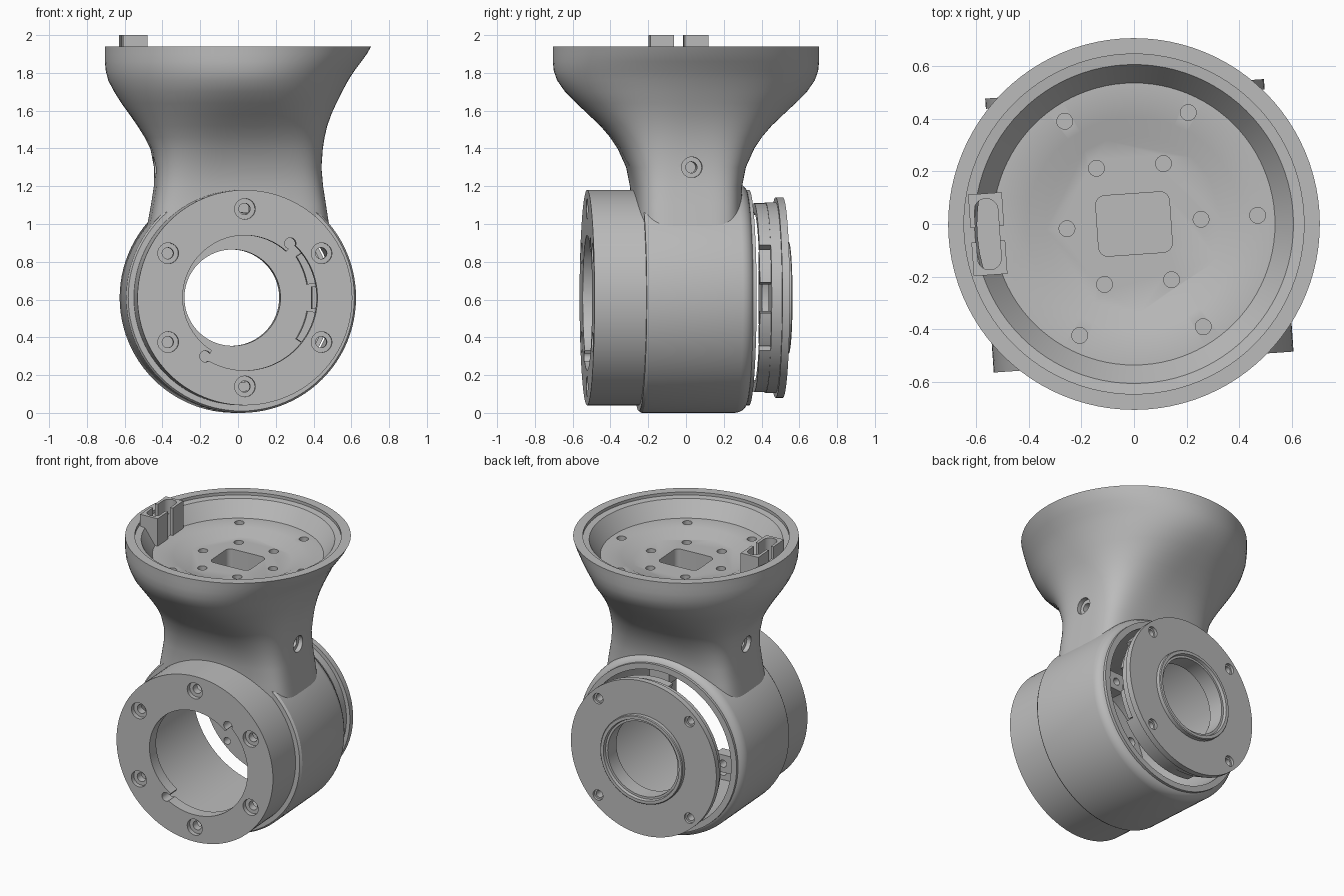
import bpy, bmesh, math
from math import cos, sin, pi, radians
from mathutils import Matrix

if "Cube" in bpy.data.objects:
    bpy.data.objects.remove(bpy.data.objects["Cube"], do_unlink=True)

AXIS_Z = 0.61          # height of the horizontal barrel axis
SEG = 96
parts = []

grey = bpy.data.materials.new("plain grey")
grey.use_nodes = True
COLOUR = (0.5, 0.5, 0.5, 1)
grey.diffuse_color = COLOUR
grey.node_tree.nodes["Principled BSDF"].inputs["Base Color"].default_value = COLOUR


def place(u, v, t, axis):
    """Section point (u, v) at distance t along an axis; y is the barrel axis."""
    return {"x": (t, u, v), "y": (u, t, AXIS_Z + v), "z": (u, v, t)}[axis]


def loft(name, rings, closed=False):
    """Skin a list of point rings, capped at the ends or joined into a loop."""
    bm = bmesh.new()
    rows = [[bm.verts.new(p) for p in ring] for ring in rings]
    n = len(rows[0])
    pairs = list(zip(rows, rows[1:])) + ([(rows[-1], rows[0])] if closed else [])
    for a, b in pairs:
        for i in range(n):
            j = (i + 1) % n
            bm.faces.new((a[i], a[j], b[j], b[i]))
    if not closed:
        bm.faces.new(rows[0])
        bm.faces.new(rows[-1])
    bmesh.ops.recalc_face_normals(bm, faces=bm.faces)
    me = bpy.data.meshes.new(name)
    bm.to_mesh(me)
    bm.free()
    me.materials.append(grey)
    ob = bpy.data.objects.new(name, me)
    bpy.context.collection.objects.link(ob)
    return ob


def circle(r, u=0, v=0, n=SEG):
    return [(u + r * cos(2 * pi * i / n), v + r * sin(2 * pi * i / n)) for i in range(n)]


def lathe(name, profile, axis, closed=True):
    return loft(name, [[place(u, v, t, axis) for u, v in circle(r)] for r, t in profile], closed)


def prism(name, outline, t0, t1, axis):
    return loft(name, [[place(u, v, t, axis) for u, v in outline] for t in (t0, t1)])


def rect(u0, u1, v0, v1):
    return [(u0, v0), (u1, v0), (u1, v1), (u0, v1)]


def rounded(w, h, r, cu=0, cv=0, n=8):
    """Rounded rectangle with half sizes w and h."""
    pts = []
    for k, (sx, sy) in enumerate(((1, 1), (-1, 1), (-1, -1), (1, -1))):
        for i in range(n + 1):
            a = (k + i / n) * pi / 2
            pts.append((cu + sx * (w - r) + r * cos(a), cv + sy * (h - r) + r * sin(a)))
    return pts


def sector(r0, r1, a0, a1, n=24):
    """Ring sector between two radii and two angles in degrees."""
    angles = [radians(a0 + (a1 - a0) * i / n) for i in range(n + 1)]
    return [(r1 * cos(a), r1 * sin(a)) for a in angles] + \
           [(r0 * cos(a), r0 * sin(a)) for a in reversed(angles)]


def cut(ob, *cutters):
    for c in cutters:
        m = ob.modifiers.new("cut", "BOOLEAN")
        m.operation, m.solver, m.object = "DIFFERENCE", "EXACT", c
        bpy.context.view_layer.objects.active = ob
        bpy.ops.object.modifier_apply(modifier=m.name)
        bpy.data.objects.remove(c, do_unlink=True)
    return ob


def drill(ob, r, u, v, t0, t1, axis):
    cut(ob, prism("drill", circle(r, u, v, 24), t0, t1, axis))


def keep(ob):
    parts.append(ob)
    return ob


# Neck: round cup at the top, blending into a rounded block at the barrel
# (z, half width to -x, half width to +x, half depth, squareness)
NECK = [(0.94, .485, .485, .28, 5), (1.10, .455, .46, .28, 5), (1.20, .44, .445, .285, 4.6),
        (1.30, .44, .437, .307, 4), (1.40, .46, .445, .355, 3.4), (1.46, .492, .455, .397, 3),
        (1.52, .53, .47, .45, 2.7), (1.58, .573, .492, .515, 2.4), (1.64, .617, .52, .58, 2.2),
        (1.70, .655, .55, .64, 2.1), (1.76, .687, .583, .682, 2), (1.81, .70, .615, .70, 2),
        (1.86, .705, .653, .705, 2), (1.90, .705, .682, .705, 2), (1.94, .705, .705, .705, 2)]


def neck_ring(z, xn, xp, y, power):
    ring = []
    for c, s in circle(1):
        x = math.copysign(abs(c) ** (2 / power), c) * (xp if c > 0 else xn)
        ring.append((x, math.copysign(abs(s) ** (2 / power), s) * y, z))
    return ring


neck = keep(loft("neck", [neck_ring(*row) for row in NECK]))
cut(neck, prism("barrel_clearance", circle(0.56), -0.8, 0.8, "y"))
# Cup cavity, stepped lip and inner pocket
cut(neck, lathe("cavity", [(.335, 1.775), (.405, 1.81), (.535, 1.811), (.605, 1.915),
                           (.645, 1.92), (.645, 2.05)], "z", closed=False),
    prism("socket", rounded(.14, .115, .035), 1.65, 1.9, "z"),
    prism("bracket_slot", rounded(.045, .135, .044, -.556), 1.7, 1.9, "z"))
for k in range(6):
    a = k * pi / 3
    drill(neck, .03, .255 * cos(a), .255 * sin(a), 1.70, 1.9, "z")
    if k != 3:
        drill(neck, .03, .47 * cos(a), .47 * sin(a), 1.74, 1.9, "z")
# Countersunk screw holes in both sides
for s in (-1, 1):
    drill(neck, .055, 0, 1.3, s * .41, s * .6, "x")
    drill(neck, .03, 0, 1.3, s * .30, s * .6, "x")

# Connector bracket: two facing channels standing in the cup
for side, s in (("front", -1), ("back", 1)):
    y0, y1 = sorted((s * .028, s * .155))
    post = keep(prism(side + "_bracket_post", rect(-.62, -.492, y0, y1), 1.80, 2.0, "z"))
    cut(post, prism("slot", rounded(.045, .135, .044, -.556), 1.7, 2.1, "z"))

# Barrel shell with a rolled back edge
keep(lathe("barrel", [(.53, -.25), (.60, -.25), (.61, -.235), (.61, .26), (.606, .28), (.595, .30),
                      (.58, .313), (.57, .317), (.57, .335), (.53, .335)], "y"))
# Screw tabs inside the barrel
for side, s in (("right", -1), ("left", 1)):
    u0, u1 = sorted((s * .41, s * .54))
    tab = keep(prism(side + "_barrel_tab", rect(u0, u1, -.06, .06), .24, .325, "y"))
    drill(tab, .025, s * .465, 0, .2, .4, "y")
keep(prism("top_barrel_tab", rect(-.07, .07, .45, .54), .20, .325, "y"))

# Front ring with a stepped opening
front = keep(lathe("front_ring", [(.53, -.245), (.57, -.245), (.57, -.525), (.33, -.525),
                                  (.33, -.445), (.53, -.445)], "y"))
cut(front, prism("wide_opening", sector(.30, .385, -122, 48, 48), -.6, -.4, "y"))
for a in (radians(50), radians(-124)):
    drill(front, .03, .375 * cos(a), .375 * sin(a), -.6, -.4, "y")
for k in range(6):
    a = pi / 2 + k * pi / 3
    u, v = .47 * cos(a), .47 * sin(a)
    drill(front, .055, u, v, -.6, -.495, "y")
    drill(front, .03, u, v, -.6, -.4, "y")

# Back plate with flange and raised hub
back = keep(lathe("back_plate", [(.255, .42), (.505, .42), (.505, .475), (.53, .475), (.53, .514),
                                 (.30, .514), (.30, .54), (.295, .545), (.275, .545),
                                 (.27, .525), (.255, .525)], "y"))
for k in range(4):
    a = pi / 4 + k * pi / 2
    u, v = .47 * cos(a), .47 * sin(a)
    drill(back, .036, u, v, .495, .6, "y")
    drill(back, .024, u, v, .38, .6, "y")
# Curved spacers on the inner side of the back plate
for side, s in (("upper", 1), ("lower", -1)):
    keep(prism(side + "_long_spacer", sector(.45, .50, s * 34, s * 104), .36, .425, "y"))
    keep(prism(side + "_short_spacer", sector(.40, .47, s * 10, s * 33), .36, .425, "y"))

# Turn the whole assembly slightly and shade it
turn = Matrix.Rotation(radians(4), 4, "Z")
bpy.ops.object.select_all(action="DESELECT")
for ob in parts:
    ob.data.transform(turn)
    ob.select_set(True)
bpy.context.view_layer.objects.active = neck
bpy.ops.object.shade_smooth_by_angle(angle=radians(30))
